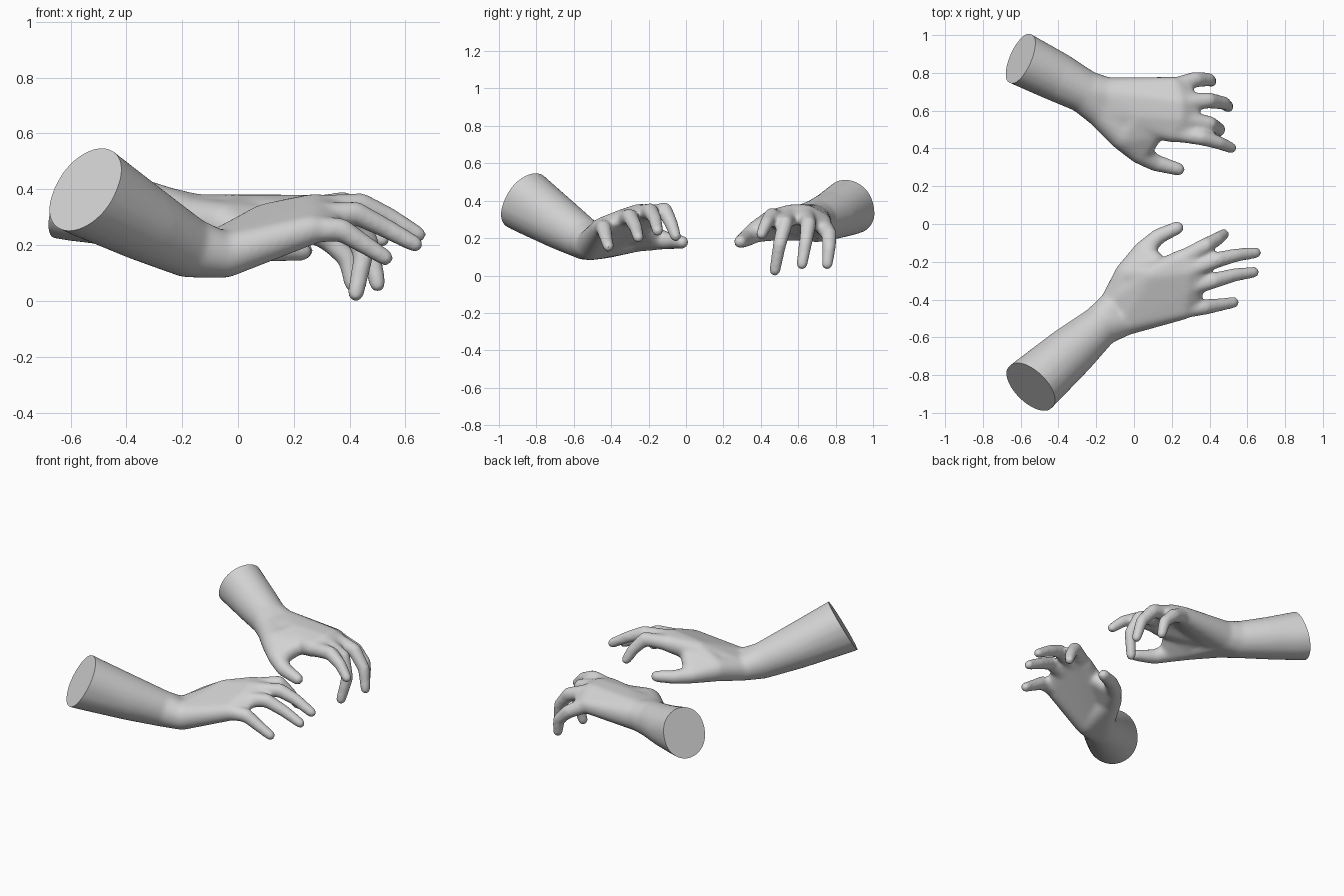
import bpy, bmesh
from mathutils import Vector

cube = bpy.data.objects.get("Cube")
if cube:
    bpy.data.objects.remove(cube, do_unlink=True)

skin = bpy.data.materials.new("plain grey")
skin.use_nodes = True
skin.diffuse_color = (0.65, 0.65, 0.65, 1)
skin.node_tree.nodes["Principled BSDF"].inputs["Base Color"].default_value = (0.65, 0.65, 0.65, 1)

ball = bmesh.new()
bmesh.ops.create_icosphere(ball, subdivisions=3, radius=1)
BALL = [v.co.copy() for v in ball.verts]
ball.free()


def hull(bm, *balls):
    """Convex skin around balls given as (x, y, z, radius)."""
    verts = [bm.verts.new(Vector(b[:3]) + p * b[3]) for b in balls for p in BALL]
    bmesh.ops.convex_hull(bm, input=verts)
    bmesh.ops.delete(bm, geom=[v for v in verts if not v.link_faces], context='VERTS')


def chain(bm, balls):
    for a, b in zip(balls, balls[1:]):
        hull(bm, a, b)


def build(name, cap, cut_normal, forearm, wrist, back, fingers, thumb):
    bm = bmesh.new()
    cap, cut_normal = Vector(cap), Vector(cut_normal).normalized()

    # Forearm, slightly tall at the cut end and running past it for a flat trim
    radius = forearm[0]
    axis = (cap - Vector(forearm[1][:3])).normalized()
    tall = Vector((0, 0, 0.014))
    past = cap + axis * 0.16
    end = [(*(cap + tall), radius), (*(cap - tall), radius)]
    hull(bm, *end, (*(past + tall), radius * 1.06), (*(past - tall), radius * 1.06))
    hull(bm, *end, forearm[1])
    chain(bm, forearm[1:])
    hull(bm, forearm[-1], *wrist)

    # Fingers, with knuckles and the webs between them
    knuckles, webs = [], []
    for joints in fingers:
        chain(bm, [(*p, r) for p, r in zip(joints, (0.049, 0.043, 0.037, 0.031))])
        knuckles.append((*joints[0], 0.055))
        webs.append((*Vector(joints[0]).lerp(Vector(joints[1]), 0.48), 0.032))

    # Palm and the raised back of the hand
    for i in range(len(fingers) - 1):
        hull(bm, *wrist, *knuckles[i:i + 2])
        hull(bm, *knuckles[i:i + 2], *webs[i:i + 2])
        hull(bm, back, *wrist, *knuckles[i:i + 2])

    # Thumb with the web towards the first finger
    chain(bm, thumb)
    hull(bm, thumb[0], *wrist)
    web = Vector(knuckles[0][:3]).lerp(Vector(thumb[0][:3]), 0.4)
    hull(bm, thumb[0], thumb[1], (*web, 0.05))
    hull(bm, thumb[0], back, (*web, 0.05))

    bmesh.ops.recalc_face_normals(bm, faces=bm.faces)
    mesh = bpy.data.meshes.new(name)
    bm.to_mesh(mesh)
    bm.free()
    obj = bpy.data.objects.new(name, mesh)
    bpy.context.collection.objects.link(obj)

    # Fuse everything into one soft surface
    fuse = obj.modifiers.new("fuse", 'REMESH')
    fuse.mode = 'VOXEL'
    fuse.voxel_size = 0.009
    soften = obj.modifiers.new("soften", 'SMOOTH')
    soften.factor = 0.5
    soften.iterations = 26
    graph = bpy.context.evaluated_depsgraph_get()
    fused = bpy.data.meshes.new_from_object(obj.evaluated_get(graph))
    obj.modifiers.clear()

    # Trim the forearm to a flat end
    bm = bmesh.new()
    bm.from_mesh(fused)
    cut = bmesh.ops.bisect_plane(bm, geom=bm.verts[:] + bm.edges[:] + bm.faces[:],
                                 plane_co=cap, plane_no=cut_normal, clear_outer=True)
    rim = [e for e in cut["geom_cut"] if isinstance(e, bmesh.types.BMEdge)]
    bmesh.ops.holes_fill(bm, edges=rim, sides=0)
    bmesh.ops.recalc_face_normals(bm, faces=bm.faces)
    bm.to_mesh(fused)
    bm.free()
    obj.data = fused
    fused.materials.clear()
    fused.materials.append(skin)
    bpy.ops.object.select_all(action='DESELECT')
    obj.select_set(True)
    bpy.context.view_layer.objects.active = obj
    bpy.ops.object.shade_smooth_by_angle(angle=0.8)


# Fingers run from the one beside the thumb to the smallest
build("front_hand", (-0.545, -0.862, 0.40), (-0.61, -0.62, 0.49),
      [0.158, (-0.34, -0.68, 0.28, 0.138), (-0.18, -0.54, 0.193, 0.11)],
      [(-0.11, -0.42, 0.165, 0.072), (-0.05, -0.51, 0.163, 0.082)],
      (0.10, -0.27, 0.285, 0.065),
      [[(0.25, -0.19, 0.325), (0.38, -0.115, 0.35), (0.44, -0.08, 0.28), (0.475, -0.055, 0.21)],
       [(0.28, -0.25, 0.33), (0.44, -0.19, 0.345), (0.54, -0.165, 0.30), (0.645, -0.152, 0.238)],
       [(0.28, -0.34, 0.30), (0.42, -0.30, 0.315), (0.53, -0.27, 0.26), (0.635, -0.255, 0.203)],
       [(0.26, -0.452, 0.255), (0.37, -0.44, 0.255), (0.44, -0.43, 0.21), (0.528, -0.415, 0.155)]],
      [(-0.03, -0.27, 0.20, 0.075), (0.05, -0.14, 0.19, 0.053),
       (0.13, -0.065, 0.183, 0.043), (0.23, -0.02, 0.178, 0.036)])

build("back_hand", (-0.60, 0.875, 0.37), (-0.85, 0.38, 0.37),
      [0.141, (-0.42, 0.785, 0.325, 0.132), (-0.26, 0.70, 0.293, 0.115)],
      [(-0.15, 0.68, 0.285, 0.098), (-0.17, 0.60, 0.28, 0.092)],
      (0.02, 0.58, 0.305, 0.075),
      [[(0.21, 0.485, 0.305), (0.36, 0.458, 0.32), (0.45, 0.43, 0.28), (0.515, 0.403, 0.22)],
       [(0.24, 0.56, 0.325), (0.40, 0.53, 0.28), (0.45, 0.50, 0.165), (0.422, 0.475, 0.026)],
       [(0.24, 0.64, 0.325), (0.395, 0.655, 0.275), (0.475, 0.64, 0.18), (0.50, 0.62, 0.06)],
       [(0.21, 0.725, 0.28), (0.325, 0.765, 0.22), (0.395, 0.765, 0.15), (0.41, 0.755, 0.06)]],
      [(-0.05, 0.47, 0.27, 0.085), (0.03, 0.375, 0.235, 0.058),
       (0.11, 0.325, 0.20, 0.046), (0.235, 0.29, 0.18, 0.036)])
